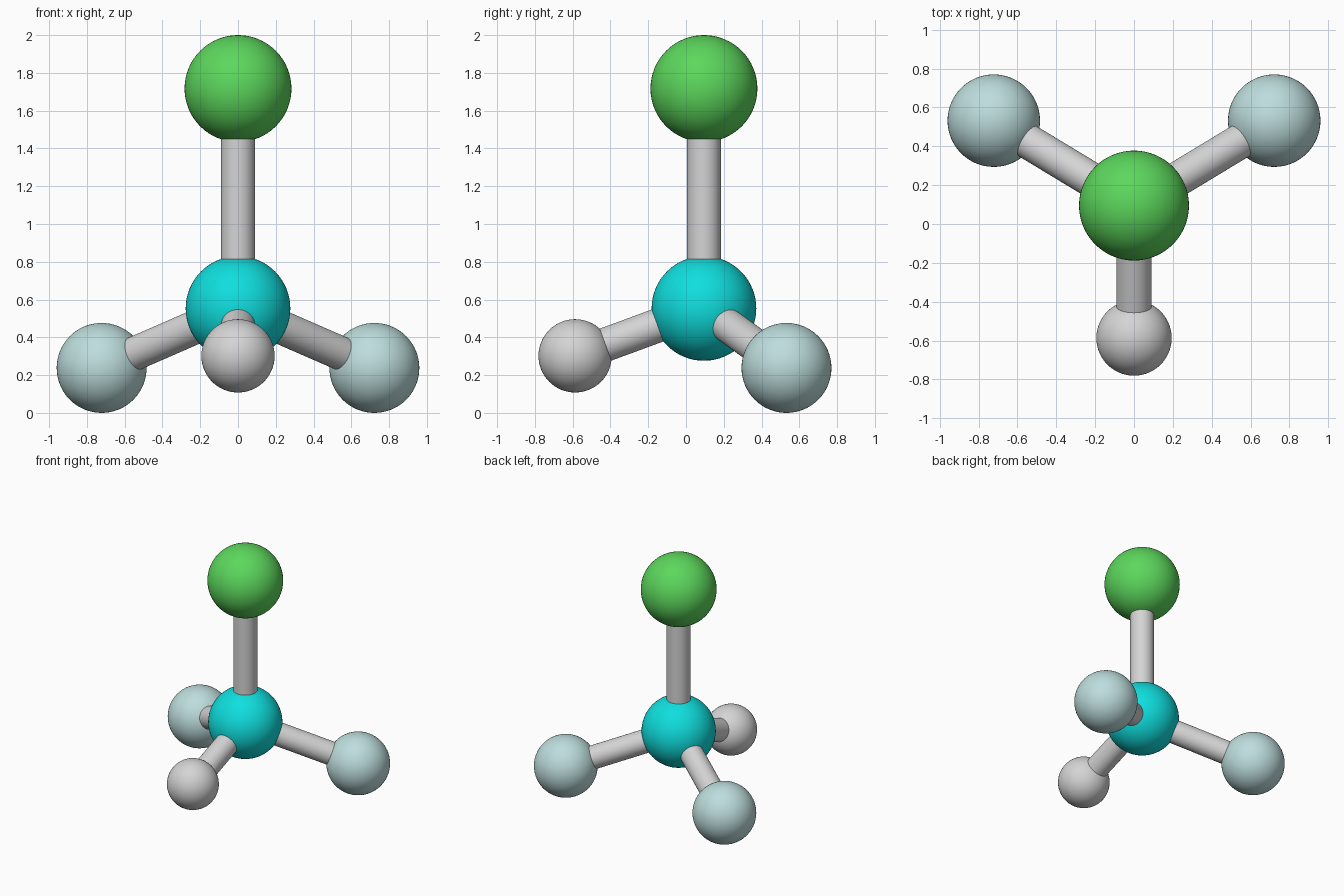
import bpy
from mathutils import Vector

cube = bpy.data.objects.get("Cube")
if cube:
    bpy.data.objects.remove(cube, do_unlink=True)


def material(name, rgb):
    mat = bpy.data.materials.new(name)
    mat.use_nodes = True
    mat.diffuse_color = (*rgb, 1)
    mat.node_tree.nodes["Principled BSDF"].inputs["Base Color"].default_value = (*rgb, 1)
    return mat


cyan = material("cyan", (0.005, 0.73, 0.73))
green = material("green", (0.107, 0.68, 0.107))
pale_blue = material("pale blue", (0.51, 0.72, 0.72))
grey = material("light grey", (0.66, 0.66, 0.66))


def finish(name, mat):
    obj = bpy.context.object
    obj.name = obj.data.name = name
    obj.data.materials.append(mat)
    bpy.ops.object.shade_smooth_by_angle()


def ball(name, centre, radius, mat):
    bpy.ops.mesh.primitive_uv_sphere_add(segments=64, ring_count=32, radius=radius, location=centre)
    finish(name, mat)


def rod(name, start, end):
    axis = end - start
    bpy.ops.mesh.primitive_cylinder_add(
        vertices=48, radius=0.09, depth=axis.length, location=(start + end) / 2,
        rotation=axis.to_track_quat("Z", "Y").to_euler())
    finish(name, grey)


# Central ball
hub = Vector((0, 0.095, 0.553))
ball("centre_ball", hub, 0.277, cyan)

# Outer balls, each joined to the centre by a rod
outer = [
    ("top", (0, 0.095, 1.717), 0.283, green),
    ("front", (0, -0.587, 0.302), 0.194, grey),
    ("left", (0.722, 0.532, 0.238), 0.238, pale_blue),
    ("right", (-0.722, 0.532, 0.238), 0.238, pale_blue),
]
for side, centre, radius, mat in outer:
    ball(side + "_ball", centre, radius, mat)
    rod(side + "_rod", hub, Vector(centre))
